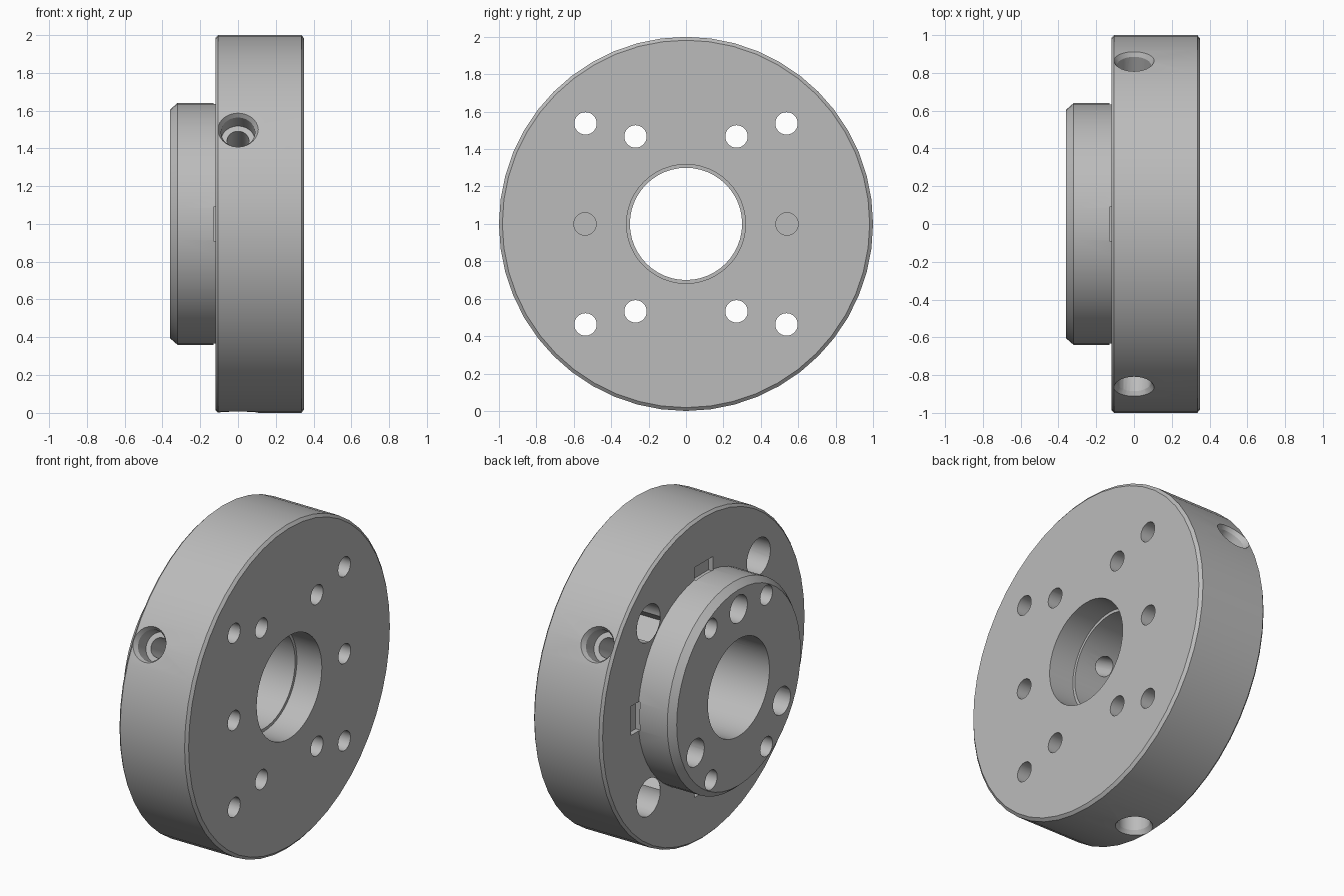
import bpy, bmesh
from math import sin, cos, pi, radians
from mathutils import Matrix, Vector

old = bpy.data.objects.get("Cube")
if old:
    bpy.data.objects.remove(old, do_unlink=True)

SEGMENTS = 48
CENTRE = Vector((0, 0, 1))

steel = bpy.data.materials.new("machined_grey")
steel.use_nodes = True
grey = (0.5, 0.5, 0.5, 1)
steel.diffuse_color = grey
steel.node_tree.nodes["Principled BSDF"].inputs["Base Color"].default_value = grey


def finish(name, bm):
    bmesh.ops.recalc_face_normals(bm, faces=bm.faces)
    mesh = bpy.data.meshes.new(name)
    bm.to_mesh(mesh)
    bm.free()
    mesh.materials.append(steel)
    obj = bpy.data.objects.new(name, mesh)
    bpy.context.collection.objects.link(obj)
    return obj


def lathe(name, profile):
    """Turn a closed (x, radius) profile around the x axis."""
    bm = bmesh.new()
    rings = []
    for i in range(SEGMENTS):
        a = 2 * pi * i / SEGMENTS
        rings.append([bm.verts.new(CENTRE + Vector((x, r * cos(a), r * sin(a))))
                      for x, r in profile])
    n = len(profile)
    for i in range(SEGMENTS):
        here, after = rings[i], rings[(i + 1) % SEGMENTS]
        for j in range(n):
            k = (j + 1) % n
            bm.faces.new((here[j], here[k], after[k], after[j]))
    return finish(name, bm)


def cut(bm):
    """Subtract a bmesh solid from the body and discard it."""
    cutter = finish("cutter", bm)
    cutter.hide_render = True
    mod = body.modifiers.new("cut", 'BOOLEAN')
    mod.operation, mod.solver, mod.object = 'DIFFERENCE', 'EXACT', cutter
    bpy.ops.object.modifier_apply(modifier=mod.name)
    bpy.data.objects.remove(cutter, do_unlink=True)


def drill(start, end, r1, r2=None):
    """Round hole between two points, optionally tapered."""
    bm = bmesh.new()
    axis = end - start
    turn = axis.to_track_quat('Z', 'Y').to_matrix().to_4x4()
    bmesh.ops.create_cone(bm, cap_ends=True, segments=28, radius1=r1,
                          radius2=r1 if r2 is None else r2, depth=axis.length,
                          matrix=Matrix.Translation((start + end) / 2) @ turn)
    cut(bm)


def polar(x, r, degrees):
    a = radians(degrees)
    return CENTRE + Vector((x, r * cos(a), r * sin(a)))


def axial(r, degrees, x1, x2, radius):
    drill(polar(x1, r, degrees), polar(x2, r, degrees), radius)


def pocket(degrees, r1, r2, width, x1, x2):
    """Rectangular pocket running radially in the hub-side face."""
    bm = bmesh.new()
    m = (Matrix.Translation(CENTRE) @ Matrix.Rotation(radians(degrees), 4, 'X')
         @ Matrix.Translation(((x1 + x2) / 2, (r1 + r2) / 2, 0))
         @ Matrix.Diagonal((x2 - x1, r2 - r1, width, 1)))
    bmesh.ops.create_cube(bm, size=1, matrix=m)
    cut(bm)


# Flange, chamfered hub and stepped bore
body = lathe("flange_with_hub", [
    (-0.36, 0.30), (-0.36, 0.605), (-0.32, 0.64), (-0.12, 0.64),
    (-0.12, 0.985), (-0.105, 1.0), (0.335, 1.0), (0.35, 0.982),
    (0.35, 0.318), (0.18, 0.318), (0.18, 0.30)])
bpy.context.view_layer.objects.active = body
body.select_set(True)

# Corner bolt holes with counterbores opening towards the hub
for angle in (45, 135, 225, 315):
    axial(0.76, angle, -0.5, 0.5, 0.06)
    axial(0.76, angle, -0.3, 0.1, 0.115)
    pocket(angle, 0.6, 0.74, 0.16, -0.119, 0.08)

# Inner bolt holes through hub and flange
for angle in (60, 120, 240, 300):
    axial(0.54, angle, -0.5, 0.5, 0.06)

# Blind dowel holes on the flat side
for angle in (0, 180):
    axial(0.54, angle, 0.15, 0.5, 0.06)

# Larger blind holes in the hub face
for angle in (90, 210, 330):
    axial(0.485, angle, -0.5, -0.02, 0.085)

# Shallow key recesses around the hub
for angle in (0, 90, 180, 270):
    pocket(angle, 0.62, 0.71, 0.18, -0.13, -0.09)
    
# Radial screw holes: chamfer, counterbore, and narrow hole to the bore
for angle in (30, 150, 270):
    drill(polar(0, 1.03, angle), polar(0, 0.97, angle), 0.125, 0.09)
    drill(polar(0, 1.03, angle), polar(0, 0.88, angle), 0.09)
    drill(polar(0, 1.03, angle), polar(0, 0.2, angle), 0.058)

bpy.ops.object.shade_smooth_by_angle(angle=radians(25))
